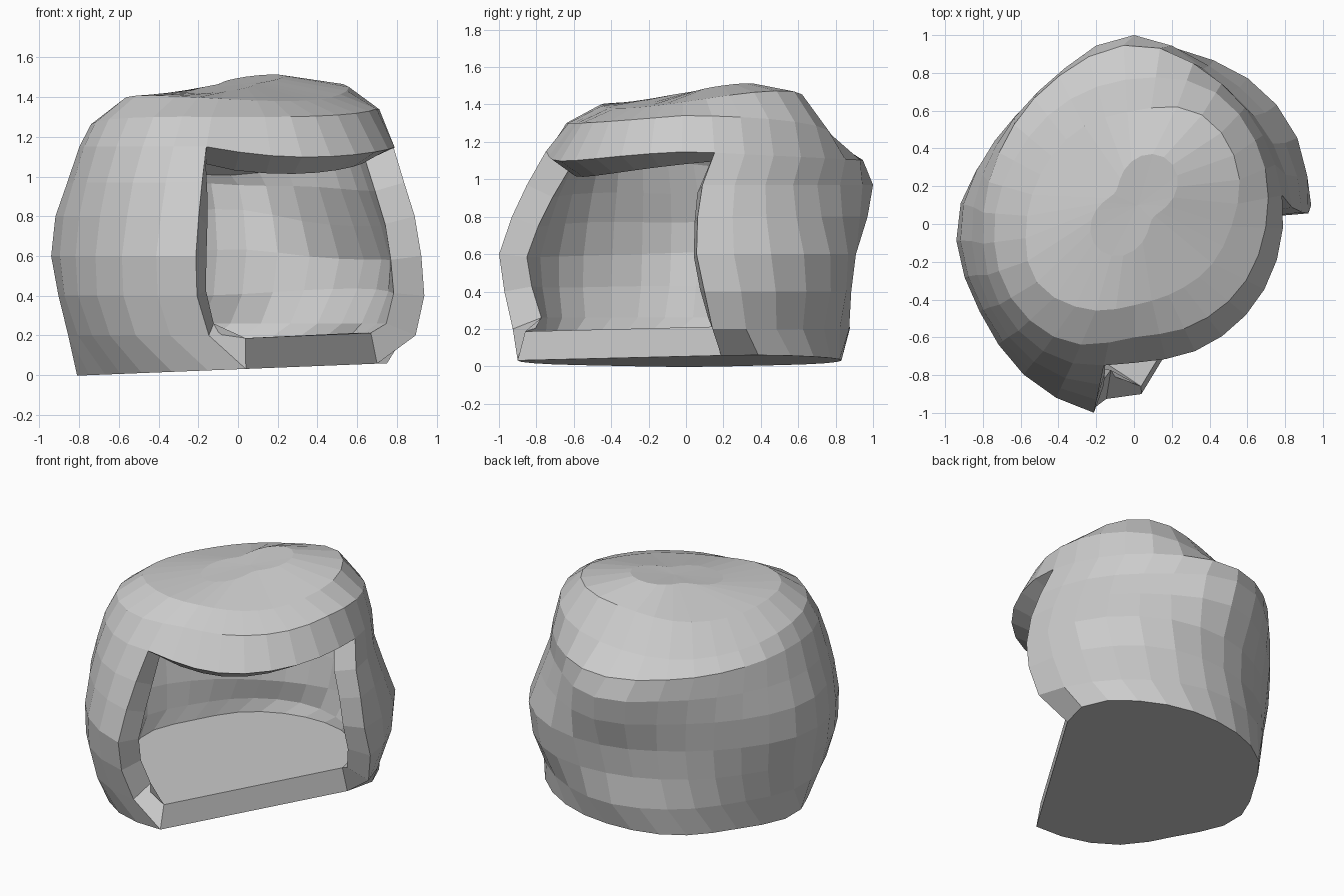
import bpy, bmesh
from math import sin, cos, pi, radians, floor

if "Cube" in bpy.data.objects:
    bpy.data.objects.remove(bpy.data.objects["Cube"])

WALL, GAP = 21, 9            # facets around the wall and across the opening
THICK = 0.155

# Outer radius every 30 degrees (0 = +x, 90 = +y) at each height.
# Wall rings stop at 270 because the opening fills the rest.
wall_rings = [
    (0.03, [.59, .86, .86, .83, .81, .76, .82, .78, .87, .90]),
    (0.20, [.91, .89, .88, .88, .83, .79, .86, .87, .95, .93]),
    (0.40, [.94, .96, .95, .87, .82, .82, .90, .93, .99, .99]),
    (0.60, [.92, .98, .97, .90, .83, .85, .94, .94, 1.0, 1.03]),
    (0.80, [.89, .91, .92, .97, .86, .86, .92, .92, .95, .95]),
    (0.97, [.84, .85, .88, 1.0, .88, .84, .86, .88, .90, .85]),
]
wall_ends = [(15, 272.5), (9, 261), (6, 258), (3.5, 258), (4, 258), (6, 258)]
roof_rings = [
    (1.15, [.79, .82, .88, .95, .87, .81, .80, .83, .82, .735, .75, .77]),
    (1.30, [.70, .77, .82, .77, .74, .72, .74, .76, .72, .60, .62, .66]),
    (1.40, [.52, .63, .68, .60, .58, .56, .57, .60, .52, .43, .42, .46]),
]


def radius(vals, deg):
    """Smooth interpolation between the 30 degree samples."""
    n = len(vals)
    t = deg / 30
    i = floor(t)
    f = t - i
    pick = (lambda k: vals[k % n]) if n == 12 else (lambda k: vals[max(0, min(n - 1, k))])
    a, b, c, d = (pick(i + k) for k in (-1, 0, 1, 2))
    return b + 0.5 * f * (c - a + f * (2*a - 5*b + 4*c - d + f * (3*(b - c) + d - a)))


def roof_tilt(n, x, y, t):
    """Brim sags over the opening, dome top is a gentle saddle."""
    if n == 0:
        back = -0.05 * max(0, y) if t < 0 else 0
        return back - (0.09 * sin(pi * t) * (1 - t) if t > 0 else 0)
    if n == 1:
        return 0.06 * x - 0.1 * max(0, y) + 0.1 * x * y
    return 0.03 * (x + y) + 0.2 * x * y


def wall_angles(start, end):
    return [start + (end - start) * k / WALL for k in range(WALL + 1)]


bm = bmesh.new()

# Wall, open towards the front right
rows = []
for n, (z, vals) in enumerate(wall_rings):
    row = []
    for deg in wall_angles(*wall_ends[n]):
        r, a = radius(vals, deg), radians(deg)
        tilt = 0.04 * r * cos(a) if n == 0 else 0
        row.append(bm.verts.new((r * cos(a), r * sin(a), z + tilt)))
    rows.append(row)

# Roof, full rings
full = wall_angles(11, 258) + [258 + 113 * k / GAP for k in range(1, GAP)]
for n, (z, vals) in enumerate(roof_rings):
    row = []
    for k, deg in enumerate(full):
        r, a = radius(vals, deg), radians(deg)
        x, y = r * cos(a), r * sin(a)
        row.append(bm.verts.new((x, y, z + roof_tilt(n, x, y, (k - WALL) / GAP))))
    rows.append(row)

# Oval crown
crown = []
for deg in full:
    a = radians(deg)
    r = 0.21 + 0.09 * cos(2 * (a - radians(55)))
    x, y = r * cos(a), 0.1 + r * sin(a)
    crown.append(bm.verts.new((x, y, 1.455 + 0.1 * x + 0.12 * y)))
rows.append(crown)

for lo, hi in zip(rows, rows[1:]):
    for k in range(WALL if len(lo) == WALL + 1 else len(lo)):
        j = (k + 1) % len(lo)
        bm.faces.new((lo[k], lo[j], hi[j], hi[k]))
tip = bm.verts.new((0.02, 0.1, 1.465))
for k in range(len(crown)):
    bm.faces.new((crown[k], crown[(k + 1) % len(crown)], tip))

# Floor underside
bm.faces.new(rows[0][::-1])
bm.normal_update()

# Inner surface: a copy pushed inwards, with a level floor
outer_faces = list(bm.faces)
rim = [e for e in bm.edges if e.is_boundary]
inner = {}
for v in list(bm.verts):
    if v in rows[0]:
        s = 0.955 if v in (rows[0][0], rows[0][-1]) else 0.85
        inner[v] = (v.co.x * s, v.co.y * s, v.co.z + 0.155)
    elif v in rows[1]:
        inner[v] = (v.co.x * 0.835, v.co.y * 0.835, v.co.z + 0.06)
    else:
        inner[v] = v.co - v.normal * THICK * v.calc_shell_factor()
inner = {v: bm.verts.new(co) for v, co in inner.items()}
for f in outer_faces:
    bm.faces.new([inner[v] for v in reversed(f.verts)])

# Thick lip around the opening
for e in rim:
    a, b = e.verts
    bm.faces.new((a, b, inner[b], inner[a]))
bmesh.ops.recalc_face_normals(bm, faces=bm.faces)

mesh = bpy.data.meshes.new("hollow_shell")
bm.to_mesh(mesh)
bm.free()
shell = bpy.data.objects.new("hollow_shell", mesh)
bpy.context.collection.objects.link(shell)
